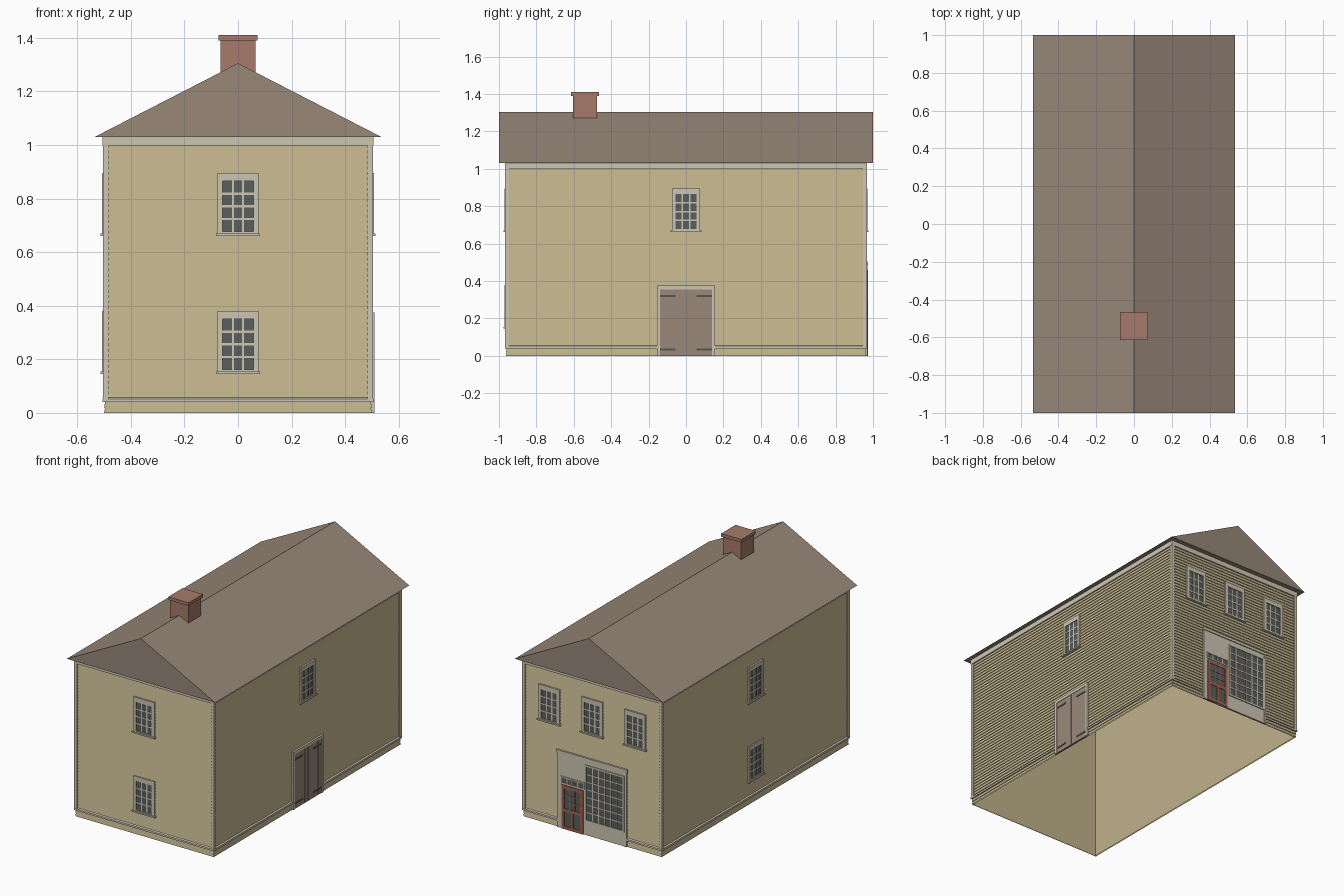
import bpy, bmesh
from mathutils import Vector

cube = bpy.data.objects.get("Cube")
if cube:
    bpy.data.objects.remove(cube, do_unlink=True)


def material(name, *rgb):
    lin = [((c / 255 + 0.055) / 1.055) ** 2.4 for c in rgb] + [1.0]
    m = bpy.data.materials.new(name)
    m.use_nodes = True
    m.diffuse_color = lin
    m.node_tree.nodes["Principled BSDF"].inputs["Base Color"].default_value = lin
    return m


SIDING = material("tan siding", 192, 178, 140)
TRIM = material("pale trim", 206, 198, 180)
ROOF = material("brown shingle", 152, 136, 121)
BRICK = material("brick", 167, 122, 107)
GLASS = material("dark glass", 90, 94, 92)
BOARD = material("brown boards", 154, 137, 122)
IRON = material("dark iron", 88, 86, 80)
RED = material("red door paint", 160, 98, 78)

HX, HY, EAVE = 0.5, 0.963, 1.03


class Part:
    """Collects boxes of one material into a single object."""

    def __init__(self, name, mat):
        self.name, self.mat, self.bm = name, mat, bmesh.new()

    def box(self, a, b):
        lo = Vector(map(min, a, b))
        hi = Vector(map(max, a, b))
        geo = bmesh.ops.create_cube(self.bm, size=1)
        for v in geo["verts"]:
            v.co = (lo + hi) / 2 + v.co * (hi - lo)

    def plate(self, side, u0, u1, z0, z1, depth, base=-0.006):
        """Box on a wall; u runs along the wall, depth points outward."""
        def place(u, d, z):
            if side in ("front", "back"):
                s = -1 if side == "front" else 1
                return (u, s * (HY + d), z)
            s = -1 if side == "right" else 1
            return (s * (HX + d), u, z)
        self.box(place(u0, base, z0), place(u1, depth, z1))

    def done(self):
        mesh = bpy.data.meshes.new(self.name)
        bmesh.ops.recalc_face_normals(self.bm, faces=self.bm.faces)
        self.bm.to_mesh(mesh)
        self.bm.free()
        mesh.materials.append(self.mat)
        ob = bpy.data.objects.new(self.name, mesh)
        bpy.context.collection.objects.link(ob)
        return ob


def frame(part, side, u0, u1, z0, z1, w, depth):
    part.plate(side, u0, u0 + w, z0, z1, depth)
    part.plate(side, u1 - w, u1, z0, z1, depth)
    part.plate(side, u0 + w, u1 - w, z1 - w, z1, depth)
    part.plate(side, u0 + w, u1 - w, z0, z0 + w, depth)


def muntins(part, side, u0, u1, z0, z1, cols, rows, w, depth):
    for i in range(1, cols):
        u = u0 + (u1 - u0) * i / cols
        part.plate(side, u - w / 2, u + w / 2, z0, z1, depth)
    for j in range(1, rows):
        z = z0 + (z1 - z0) * j / rows
        part.plate(side, u0, u1, z - w / 2, z + w / 2, depth)


def tube(name, rings, mat):
    """Rectangular wall shell through (offset, height) rings, open at the ends."""
    p = Part(name, mat)
    loops = []
    for o, z in rings:
        x, y = HX + o, HY + o
        loops.append([p.bm.verts.new(c) for c in
                      ((x, y, z), (-x, y, z), (-x, -y, z), (x, -y, z))])
    for a, b in zip(loops, loops[1:]):
        for i in range(4):
            j = (i + 1) % 4
            p.bm.faces.new((a[i], a[j], b[j], b[i]))
    return p.done()


# Clapboard walls and plain inner lining
ROW = 0.02
laps = []
for k in range(51):
    laps += [(0, k * ROW), (-0.004, (k + 1) * ROW)]
tube("clapboard_walls", laps, SIDING)
tube("wall_lining", [(-0.008, 0), (-0.008, EAVE)], SIDING)

# Trim bands and corner boards
tube("water_table", [(-0.004, 0.04), (0.005, 0.04), (0.005, 0.052), (-0.004, 0.057)], TRIM)
tube("frieze_board", [(-0.006, 0.998), (0.005, 0.998), (0.005, EAVE)], TRIM)
corners = Part("corner_boards", TRIM)
for sx in (-1, 1):
    for sy in (-1, 1):
        corners.box((sx * (HX - 0.017), sy * (HY - 0.005), 0.04),
                    (sx * (HX + 0.004), sy * (HY + 0.004), EAVE))
        corners.box((sx * (HX - 0.005), sy * (HY - 0.017), 0.04),
                    (sx * (HX + 0.004), sy * (HY + 0.004), EAVE))
corners.done()

# Gable roof prism
roof = Part("roof", ROOF)
ends = [[roof.bm.verts.new((x, y, z)) for x, z in
         ((-0.535, EAVE), (0.535, EAVE), (0, 1.305))] for y in (-1, 1)]
for e in ends:
    roof.bm.faces.new(e)
for i in range(3):
    j = (i + 1) % 3
    roof.bm.faces.new((ends[0][i], ends[0][j], ends[1][j], ends[1][i]))
roof.done()

# Chimney
chimney = Part("chimney", BRICK)
chimney.box((-0.065, -0.605, 1.2), (0.065, -0.475, 1.39))
chimney.box((-0.073, -0.614, 1.39), (0.073, -0.466, 1.41))
chimney.done()


# Sash windows: side, centre, sill height
def window(side, u, z):
    trim = Part(side + "_window_frame", TRIM)
    glass = Part(side + "_window_glass", GLASS)
    a, b, lo, hi = u - 0.057, u + 0.057, z + 0.012, z + 0.2
    trim.plate(side, u - 0.076, a, z, z + 0.23, 0.008)
    trim.plate(side, b, u + 0.076, z, z + 0.23, 0.008)
    trim.plate(side, a, b, hi, z + 0.23, 0.008)
    trim.plate(side, u - 0.083, u + 0.083, z - 0.004, z + 0.005, 0.014)
    trim.plate(side, a, b, z + 0.005, lo, 0.008)
    muntins(trim, side, a, b, lo, hi, 3, 4, 0.008, 0.004)
    glass.plate(side, a, b, lo, hi, 0.002)
    trim.done()
    glass.done()


UPPER, LOWER = 0.665, 0.15
for side in ("front", "right"):
    window(side, 0, UPPER)
    window(side, 0, LOWER)
window("left", 0, UPPER)
for u in (-0.31, 0, 0.31):
    window("back", u, UPPER)

# Double plank door on the left wall
casing = Part("plank_door_casing", TRIM)
for s in (-1, 1):
    casing.plate("left", s * 0.156, s * 0.139, 0, 0.375, 0.009)
casing.plate("left", -0.139, 0.139, 0.356, 0.375, 0.009)
casing.done()
planks = Part("plank_door_boards", BOARD)
gaps = Part("plank_door_gaps", IRON)
W = 0.278 / 8
for i in range(8):
    u = -0.139 + i * W
    planks.plate("left", u + 0.001, u + W - 0.001, 0, 0.356, 0.006)
gaps.plate("left", -0.139, 0.139, 0, 0.356, 0.003)
planks.done()
gaps.done()
hinges = Part("strap_hinges", IRON)
for s in (-1, 1):
    for z in (0.035, 0.32):
        hinges.plate("left", s * 0.139, s * 0.055, z - 0.005, z + 0.005, 0.009)
hinges.done()

# Shop front on the back wall
panel = Part("shop_front_panel", TRIM)
panel.plate("back", -0.25, 0.25, 0, 0.49, 0.005)
panel.plate("back", -0.255, 0.255, 0.487, 0.505, 0.011)
for s in (-1, 1):
    panel.plate("back", s * 0.25, s * 0.237, 0, 0.487, 0.008)
panel.done()

# Large shop window
shop_frame = Part("shop_window_frame", TRIM)
shop_glass = Part("shop_window_glass", GLASS)
frame(shop_frame, "back", -0.235, 0.048, 0.092, 0.458, 0.01, 0.011)
muntins(shop_frame, "back", -0.225, 0.038, 0.102, 0.448, 6, 7, 0.007, 0.009)
shop_glass.plate("back", -0.225, 0.038, 0.102, 0.448, 0.007)
shop_frame.done()
shop_glass.done()

# Shop door with a transom above
D0, D1 = 0.063, 0.218
door = Part("shop_door", RED)
door_glass = Part("shop_door_glass", GLASS)
frame(door, "back", D0, D1, 0, 0.285, 0.02, 0.01)
door.plate("back", D0, D1, 0.115, 0.135, 0.01)
mid = (D0 + D1) / 2
door.plate("back", mid - 0.008, mid + 0.008, 0.02, 0.115, 0.01)
muntins(door, "back", D0 + 0.02, D1 - 0.02, 0.135, 0.265, 3, 3, 0.006, 0.009)
door_glass.plate("back", D0 + 0.02, D1 - 0.02, 0.02, 0.265, 0.007)
door_glass.plate("back", D0, D1, 0.3, 0.332, 0.007)
door.done()
door_glass.done()
transom = Part("transom_frame", TRIM)
frame(transom, "back", D0 - 0.007, D1 + 0.007, 0.293, 0.339, 0.007, 0.01)
muntins(transom, "back", D0, D1, 0.3, 0.332, 4, 1, 0.007, 0.009)
transom.done()
